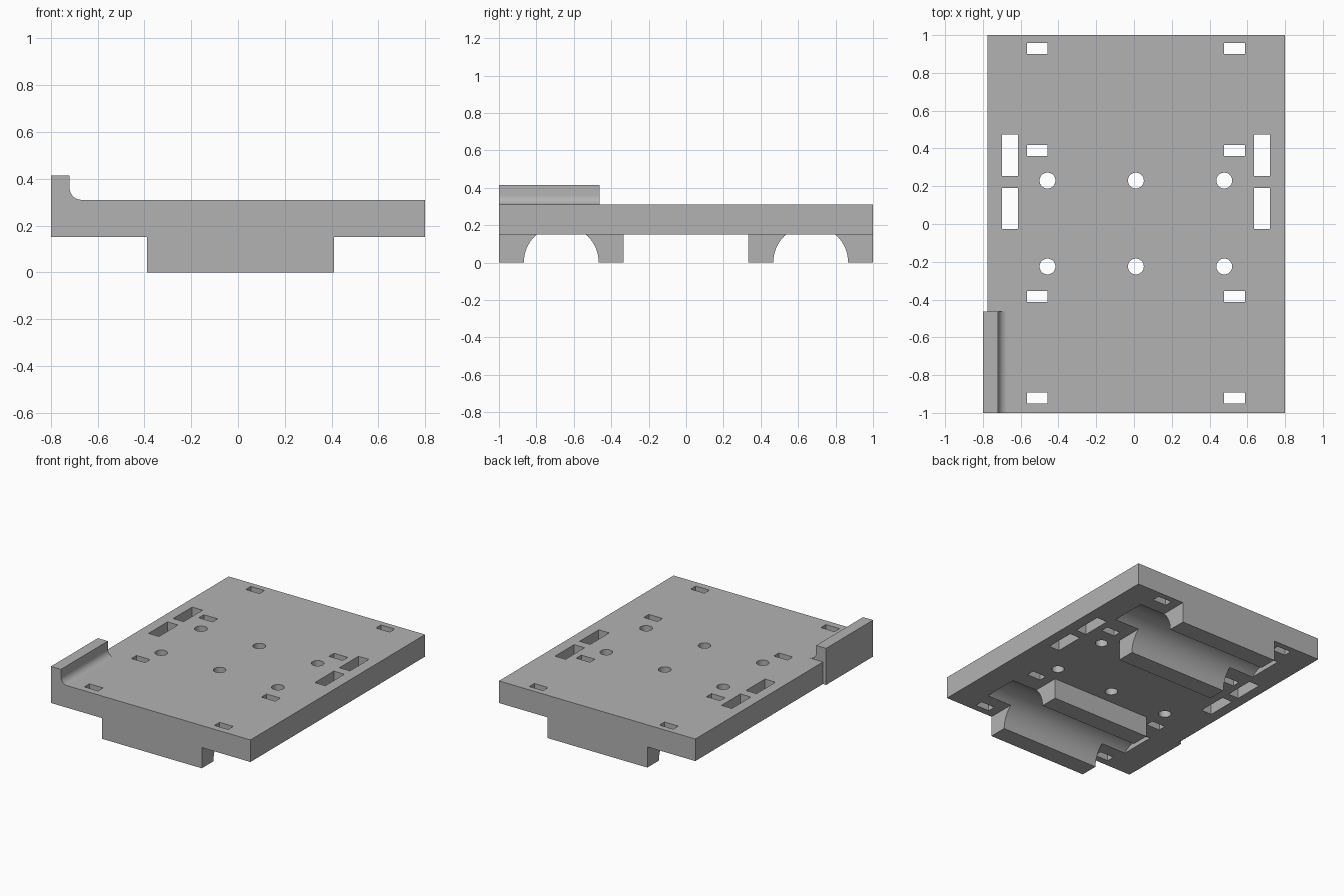
import bpy
import bmesh
from math import sin, cos, pi, radians

cube = bpy.data.objects.get("Cube")
if cube:
    bpy.data.objects.remove(cube, do_unlink=True)

grey = bpy.data.materials.new("plain grey")
grey.use_nodes = True
GREY = (0.45, 0.45, 0.45, 1)
grey.diffuse_color = GREY
grey.node_tree.nodes["Principled BSDF"].inputs["Base Color"].default_value = GREY


def prism(name, outline, axis, start, end):
    """Extrude a 2D outline along axis; outline is (y, z), (x, z) or (x, y)."""
    bm = bmesh.new()
    verts = []
    for point in outline:
        co = list(point)
        co.insert(axis, start)
        verts.append(bm.verts.new(co))
    face = bm.faces.new(verts)
    moved = bmesh.ops.extrude_face_region(bm, geom=[face])["geom"]
    offset = [0, 0, 0]
    offset[axis] = end - start
    bmesh.ops.translate(bm, vec=offset,
                        verts=[g for g in moved if isinstance(g, bmesh.types.BMVert)])
    bmesh.ops.recalc_face_normals(bm, faces=bm.faces)
    mesh = bpy.data.meshes.new(name)
    bm.to_mesh(mesh)
    bm.free()
    mesh.materials.append(grey)
    obj = bpy.data.objects.new(name, mesh)
    bpy.context.collection.objects.link(obj)
    return obj


def box(name, x0, x1, y0, y1, z0, z1):
    return prism(name, [(x0, y0), (x1, y0), (x1, y1), (x0, y1)], 2, z0, z1)


def circle(cx, cy, r, count):
    return [(cx + r * cos(2 * pi * i / count), cy + r * sin(2 * pi * i / count))
            for i in range(count)]


def combine(target, tool, operation):
    mod = target.modifiers.new(operation.lower(), 'BOOLEAN')
    mod.operation = operation
    mod.solver = 'EXACT'
    mod.object = tool
    bpy.context.view_layer.objects.active = target
    bpy.ops.object.modifier_apply(modifier=mod.name)
    bpy.data.objects.remove(tool, do_unlink=True)


BOTTOM, TOP = 0.15, 0.31
MID = 0.01  # centre of the hole pattern and of the saddles

base = box("mounting_plate", -0.775, 0.8, -1, 1, BOTTOM, TOP)

# Corner lip with a filleted inner foot
fillet = [(-0.67 - 0.05 * sin(a), TOP + 0.05 - 0.05 * cos(a))
          for a in [i * pi / 24 for i in range(13)]]
lip = prism("corner_lip", [(-0.8, BOTTOM), (-0.67, BOTTOM)] + fillet
            + [(-0.72, 0.415), (-0.8, 0.415)], 1, -1, -0.463)
combine(base, lip, 'UNION')

# Saddle blocks under both ends
for y0, y1 in ((-1, -0.335), (0.335, 1)):
    combine(base, box("saddle_block", MID - 0.4, MID + 0.4, y0, y1, 0, 0.23), 'UNION')

# Round channels through the saddles, running on into the plate underside
for y in (-0.667, 0.667):
    combine(base, prism("channel_cutter", circle(y, 0, 0.2, 64), 0,
                        MID - 0.6, MID + 0.6), 'DIFFERENCE')

for x in (MID - 0.468, MID, MID + 0.468):
    # Screw holes
    for y in (-0.225, 0.23):
        combine(base, prism("hole_cutter", circle(x, y, 0.042, 32), 2, 0.1, 0.4), 'DIFFERENCE')

for side in (-1, 1):
    # Small strap slots
    x = MID + side * 0.522
    for y in (-0.921, -0.383, 0.39, 0.928):
        combine(base, box("slot_cutter", x - 0.055, x + 0.055, y - 0.029, y + 0.029,
                          0.1, 0.4), 'DIFFERENCE')
    # Long edge slots
    x = MID + side * 0.667
    for y in (0.082, 0.364):
        combine(base, box("slot_cutter", x - 0.042, x + 0.042, y - 0.109, y + 0.109,
                          0.1, 0.4), 'DIFFERENCE')

# Smooth the curved faces, keep the edges sharp
bpy.ops.object.select_all(action='DESELECT')
base.select_set(True)
bpy.context.view_layer.objects.active = base
bpy.ops.object.shade_smooth_by_angle(angle=radians(30))
